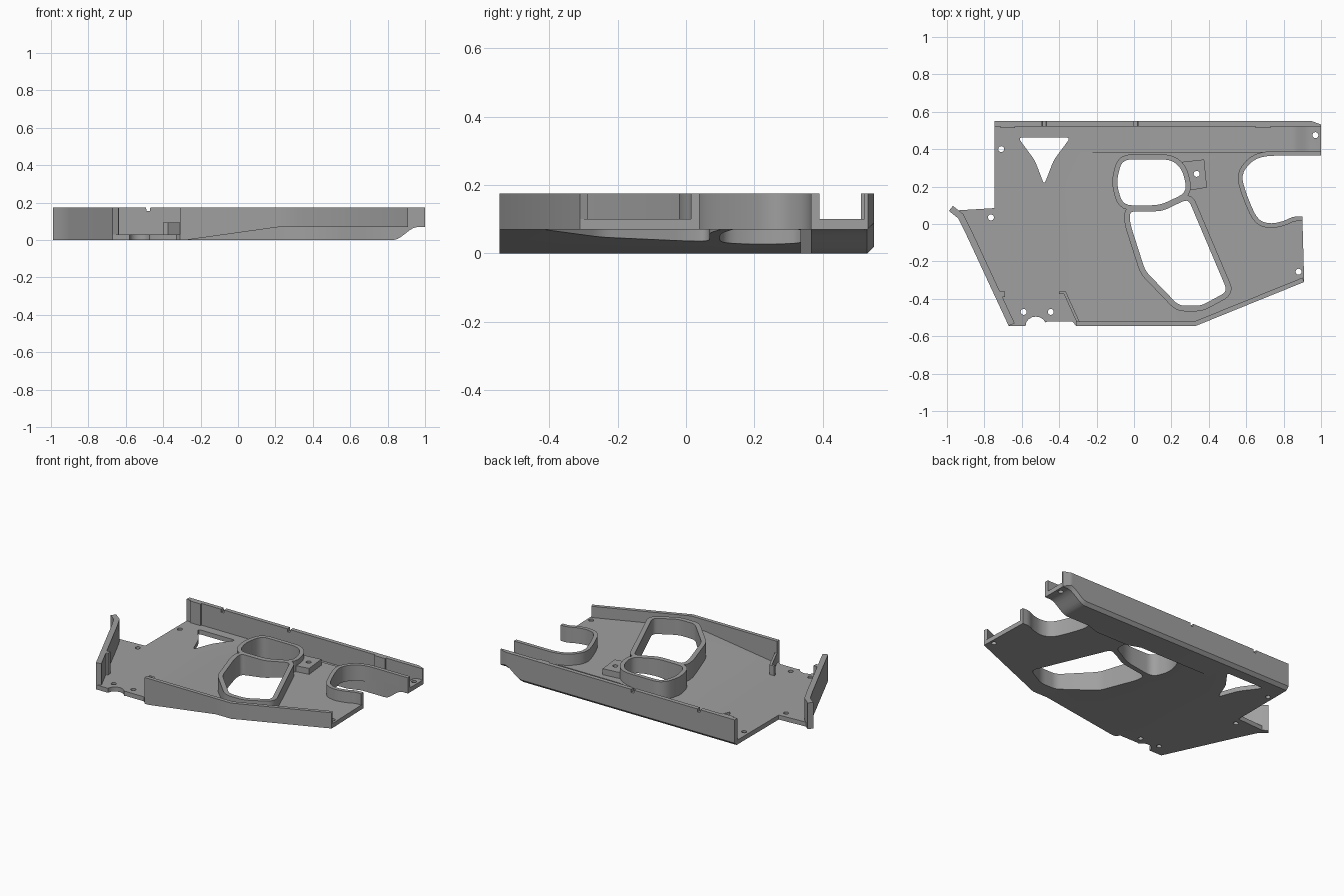
import bpy, bmesh, math
from mathutils import Vector

if "Cube" in bpy.data.objects:
    bpy.data.objects.remove(bpy.data.objects["Cube"])

grey = bpy.data.materials.new("mid grey")
grey.use_nodes = True
colour = (0.35, 0.35, 0.35, 1)
grey.diffuse_color = colour
grey.node_tree.nodes["Principled BSDF"].inputs["Base Color"].default_value = colour

TOP = 0.175
SKIN = 0.03


# --- 2D outline helpers ---
def fillet(points, r, closed=True, steps=5):
    """Round the corners of a path."""
    pts = [Vector(p) for p in points]
    n = len(pts)
    out = []
    for i, p in enumerate(pts):
        if not closed and i in (0, n - 1):
            out.append(p)
            continue
        a, b = pts[i - 1] - p, pts[(i + 1) % n] - p
        p0 = p + a.normalized() * min(r, a.length * 0.45)
        p1 = p + b.normalized() * min(r, b.length * 0.45)
        for s in range(steps + 1):
            t = s / steps
            out.append(p0 * (1 - t) ** 2 + p * 2 * t * (1 - t) + p1 * t ** 2)
    return out


def offset(points, d, closed=False):
    """Shift a path sideways, positive to its left, with mitred corners."""
    pts = [Vector(p) for p in points]
    n = len(pts)
    out = []
    for i, p in enumerate(pts):
        dirs = []
        if closed or i > 0:
            dirs.append((p - pts[i - 1]).normalized())
        if closed or i < n - 1:
            dirs.append((pts[(i + 1) % n] - p).normalized())
        normals = [Vector((-v.y, v.x)) for v in dirs]
        m = sum(normals, Vector((0, 0))).normalized()
        out.append(p + m * d / max(0.5, m.dot(normals[0])))
    return out


def circle(x, y, r=0.016, n=16):
    return [Vector((x + r * math.cos(k * math.tau / n), y + r * math.sin(k * math.tau / n)))
            for k in range(n)]


def ribbon(path, d):
    return [Vector(p) for p in path] + offset(path, d)[::-1]


# --- height rules of the shell ---
def rise(x):
    return 0.07 * min(1, max(0, (x + 0.28) / 0.5))


def plate_bottom(x, y):
    return rise(x) + max(0, y - 0.53)


def plate_top(x, y):
    return rise(x) + SKIN


def nose(x):
    t = min(1, max(0, (x - 0.83) / 0.13))
    return 0.07 * t * t * (3 - 2 * t)


def bar_bottom(x, y):
    return nose(x) + max(0, y - 0.53)


def bar_top(x, y):
    return nose(x) + SKIN


def full(x, y):
    return TOP


PLATE_CUTS = [(0, -0.28), (0, 0.22), (1, 0.53)]
BAR_CUTS = [(0, 0.83 + 0.0217 * k) for k in range(7)] + [(1, 0.53)]


def slab(name, loops, bottom, top, cuts=PLATE_CUTS):
    """Fill nested outlines, split at creases, and thicken between two height rules."""
    bm = bmesh.new()
    for loop in loops:
        vs = [bm.verts.new((p[0], p[1], 0)) for p in loop]
        for i, v in enumerate(vs):
            bm.edges.new((vs[i - 1], v))
    bmesh.ops.remove_doubles(bm, verts=bm.verts[:], dist=0.0005)
    bmesh.ops.triangle_fill(bm, edges=bm.edges[:], use_beauty=True, normal=(0, 0, 1))
    for axis, at in cuts:
        co, no = Vector((0, 0, 0)), Vector((0, 0, 0))
        co[axis], no[axis] = at, 1
        bmesh.ops.bisect_plane(bm, geom=bm.verts[:] + bm.edges[:] + bm.faces[:],
                               plane_co=co, plane_no=no, dist=0.0001)
    low = bm.verts[:]
    made = bmesh.ops.extrude_face_region(bm, geom=bm.faces[:], use_keep_orig=True)["geom"]
    high = [g for g in made if isinstance(g, bmesh.types.BMVert)]
    for verts, rule in ((low, bottom), (high, top)):
        for v in verts:
            v.co.z = rule(v.co.x, v.co.y)
    bmesh.ops.recalc_face_normals(bm, faces=bm.faces[:])
    me = bpy.data.meshes.new(name)
    bm.to_mesh(me)
    bm.free()
    me.materials.append(grey)
    ob = bpy.data.objects.new(name, me)
    bpy.context.collection.objects.link(ob)
    bpy.ops.object.select_all(action="DESELECT")
    ob.select_set(True)
    bpy.context.view_layer.objects.active = ob
    bpy.ops.object.shade_smooth_by_angle(angle=math.radians(30))
    return ob


# --- shared outlines ---
rear_cutout = fillet([(1, 0.365), (0.66, 0.365), (0.57, 0.27), (0.60, 0.16), (0.66, 0.02),
                      (0.73, 0), (0.80, 0.015), (0.85, 0.04), (0.9, 0.04)], 0.09, closed=False)
trigger_hole = fillet([(-0.065, 0.345), (0.2, 0.345), (0.26, 0.29), (0.285, 0.17),
                       (0.14, 0.1), (-0.06, 0.1), (-0.095, 0.22)], 0.05)
grip_hole = fillet([(-0.025, 0.068), (0.15, 0.068), (0.29, 0.135), (0.5, -0.36),
                    (0.36, -0.437), (0.24, -0.437), (0.06, -0.25), (-0.02, 0)], 0.035)
window = fillet([(-0.62, 0.462), (-0.34, 0.462), (-0.43, 0.34), (-0.48, 0.21),
                 (-0.53, 0.34)], 0.025)
boss_hole = circle(0.335, 0.268)
left_edge = [(-0.67, -0.545), (-0.9, -0.05), (-0.94, 0.03), (-0.99, 0.07)]
notch = [(-0.525 + 0.055 * math.cos(a), -0.545 + 0.05 * math.sin(a))
         for a in (math.pi * k / 8 for k in range(1, 9))]

# --- main floor plate ---
outline = ([(-0.745, 0.55), (-0.28, 0.55), (-0.28, 0.365)] + rear_cutout[1:]
           + [(0.91, -0.31), (0.33, -0.545), (-0.31, -0.545), (-0.33, -0.52), (-0.46, -0.52)]
           + notch + left_edge + [(-0.745, 0.085)])
screws = [circle(x, y) for x, y in ((-0.71, 0.4), (-0.765, 0.035), (-0.59, -0.47),
                                    (-0.445, -0.47), (0.88, -0.255))]
slab("floor_plate", [outline, trigger_hole, grip_hole, window, boss_hole] + screws,
     plate_bottom, plate_top)

# --- upper bar and the step beside it ---
slab("upper_bar_floor", [[(-0.28, 0.37), (1, 0.37), (1, 0.53), (0.95, 0.55), (-0.28, 0.55)],
                         circle(0.97, 0.475)], bar_bottom, bar_top, BAR_CUTS)
slab("bar_step", [[(-0.28, 0.365), (0.25, 0.365), (0.33, 0.335), (0.57, 0.335), (0.66, 0.365),
                   (1, 0.365), (1, 0.385), (-0.28, 0.385)]],
     bar_bottom, plate_top, PLATE_CUTS + BAR_CUTS)

# --- top wall with small rim notches ---
rim_notches = (-0.48, 0.01)
wall_cuts = BAR_CUTS + [(0, n + s) for n in rim_notches for s in (-0.011, -0.01, 0.01, 0.011)]


def rim(x, y):
    return TOP - (0.02 if any(abs(x - n) < 0.0105 for n in rim_notches) else 0)


slab("top_wall", [[(-0.745, 0.522), (1, 0.522), (1, 0.532), (0.95, 0.55), (-0.745, 0.55)]],
     bar_bottom, rim, wall_cuts)
for n, x in enumerate((-0.675, 0.69)):
    slab(f"wall_rib_{n + 1}", [[(x - 0.04, 0.512), (x + 0.04, 0.512),
                                (x + 0.04, 0.525), (x - 0.04, 0.525)]], bar_top, full, [])

# --- outer walls ---
slab("lower_wall", [ribbon([(-0.31, -0.545), (0.33, -0.545), (0.91, -0.31)], 0.025)],
     plate_bottom, full)
slab("front_wall", [ribbon(left_edge, -0.035)], plate_bottom, full)
slab("front_wall_hook", [[(-0.73, -0.39), (-0.69, -0.39), (-0.69, -0.362), (-0.73, -0.362)]],
     plate_bottom, full)
slab("rear_cutout_wall", [ribbon(rear_cutout, -0.025)], plate_bottom, full)
slab("lower_rib", [ribbon([(-0.4, -0.36), (-0.365, -0.36), (-0.29, -0.525)], -0.015)],
     plate_bottom, lambda x, y: 0.095)

# --- raised rims of the two large holes (outlines run clockwise) ---
slab("trigger_rim", [offset(trigger_hole, 0.027, True), trigger_hole], plate_bottom, full)
slab("grip_rim", [offset(grip_hole, 0.03, True), grip_hole], plate_bottom, full)

# --- screw boss ---
slab("screw_boss", [[(0.297, 0.18), (0.39, 0.195), (0.375, 0.345), (0.24, 0.33), (0.29, 0.27)],
                    boss_hole], plate_bottom, lambda x, y: 0.14)
